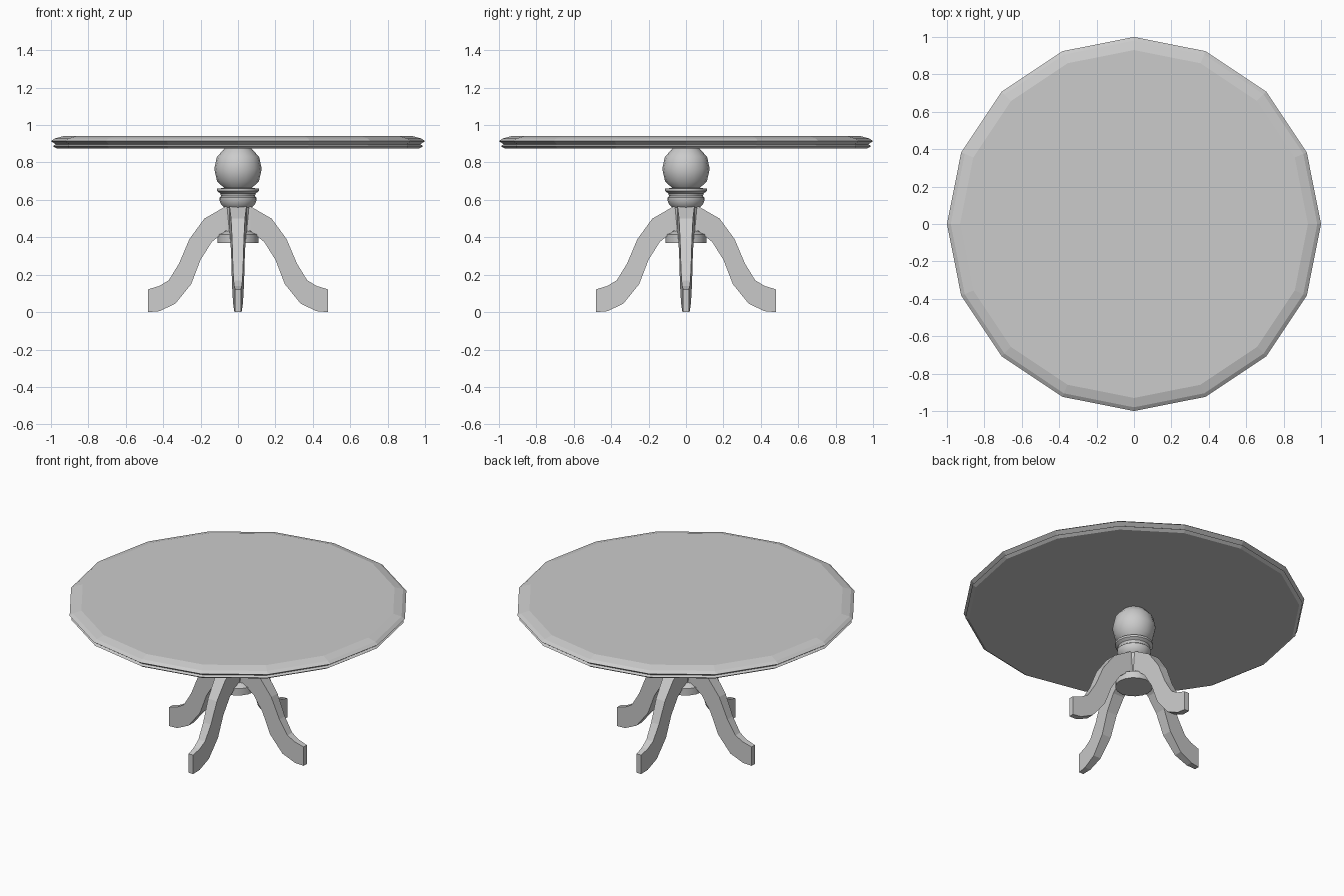
import bpy, bmesh
from math import sin, cos, pi, radians

if "Cube" in bpy.data.objects:
    bpy.data.objects.remove(bpy.data.objects["Cube"])


def finish(name, bm, angle=None):
    bmesh.ops.recalc_face_normals(bm, faces=bm.faces)
    mesh = bpy.data.meshes.new(name)
    bm.to_mesh(mesh)
    bm.free()
    ob = bpy.data.objects.new(name, mesh)
    bpy.context.collection.objects.link(ob)
    if angle:
        bpy.ops.object.select_all(action='DESELECT')
        ob.select_set(True)
        bpy.context.view_layer.objects.active = ob
        bpy.ops.object.shade_smooth_by_angle(angle=radians(angle))
    return ob


def lathe(name, profile, sides, angle=None):
    """Closed turned solid from (radius, z) points listed bottom to top."""
    bm = bmesh.new()
    rings = [[bm.verts.new((r * cos(2 * pi * i / sides), r * sin(2 * pi * i / sides), z))
              for i in range(sides)] for r, z in profile]
    for a, b in zip(rings, rings[1:]):
        for i in range(sides):
            j = (i + 1) % sides
            bm.faces.new((a[i], a[j], b[j], b[i]))
    bm.faces.new(rings[0])
    bm.faces.new(rings[-1])
    return finish(name, bm, angle)


# Sixteen-sided top with a grooved, bevelled rim
lathe("table_top", [(0.97, 0.875), (0.99, 0.888), (0.975, 0.897),
                    (1.0, 0.914), (0.98, 0.928), (0.93, 0.942)], 16)

# Turned pedestal: base disc, column, collar rings and ball
lathe("pedestal", [(0.11, 0.37), (0.11, 0.415), (0.065, 0.435), (0.075, 0.56),
                   (0.09, 0.575), (0.10, 0.60), (0.10, 0.612), (0.09, 0.62),
                   (0.095, 0.635), (0.112, 0.647), (0.112, 0.66), (0.075, 0.664),
                   (0.112, 0.70), (0.127, 0.765), (0.113, 0.83), (0.085, 0.86),
                   (0.07, 0.876)], 16, 35)

# Curved leg: upper and lower edge as (distance from centre, z)
UPPER = [(0.03, 0.575), (0.07, 0.563), (0.18, 0.50), (0.26, 0.39),
         (0.315, 0.26), (0.37, 0.17), (0.42, 0.14), (0.48, 0.122)]
LOWER = [(0.03, 0.425), (0.065, 0.435), (0.14, 0.375), (0.20, 0.28),
         (0.25, 0.15), (0.335, 0.045), (0.42, 0.005), (0.48, 0.0)]


def leg(name, turn):
    bm = bmesh.new()
    half = lambda r: 0.045 - 0.029 * max(0, r - 0.07) / 0.41   # tapers to the foot
    rings = [[bm.verts.new((r, s * half(r), z)) for (r, z), s in
              ((u, -1), (u, 1), (l, 1), (l, -1))] for u, l in zip(UPPER, LOWER)]
    for a, b in zip(rings, rings[1:]):
        for i in range(4):
            j = (i + 1) % 4
            bm.faces.new((a[i], a[j], b[j], b[i]))
    bm.faces.new(rings[0])
    bm.faces.new(rings[-1])
    finish(name, bm).rotation_euler.z = turn


for i, side in enumerate(("right", "back", "left", "front")):
    leg(side + "_leg", i * pi / 2)
